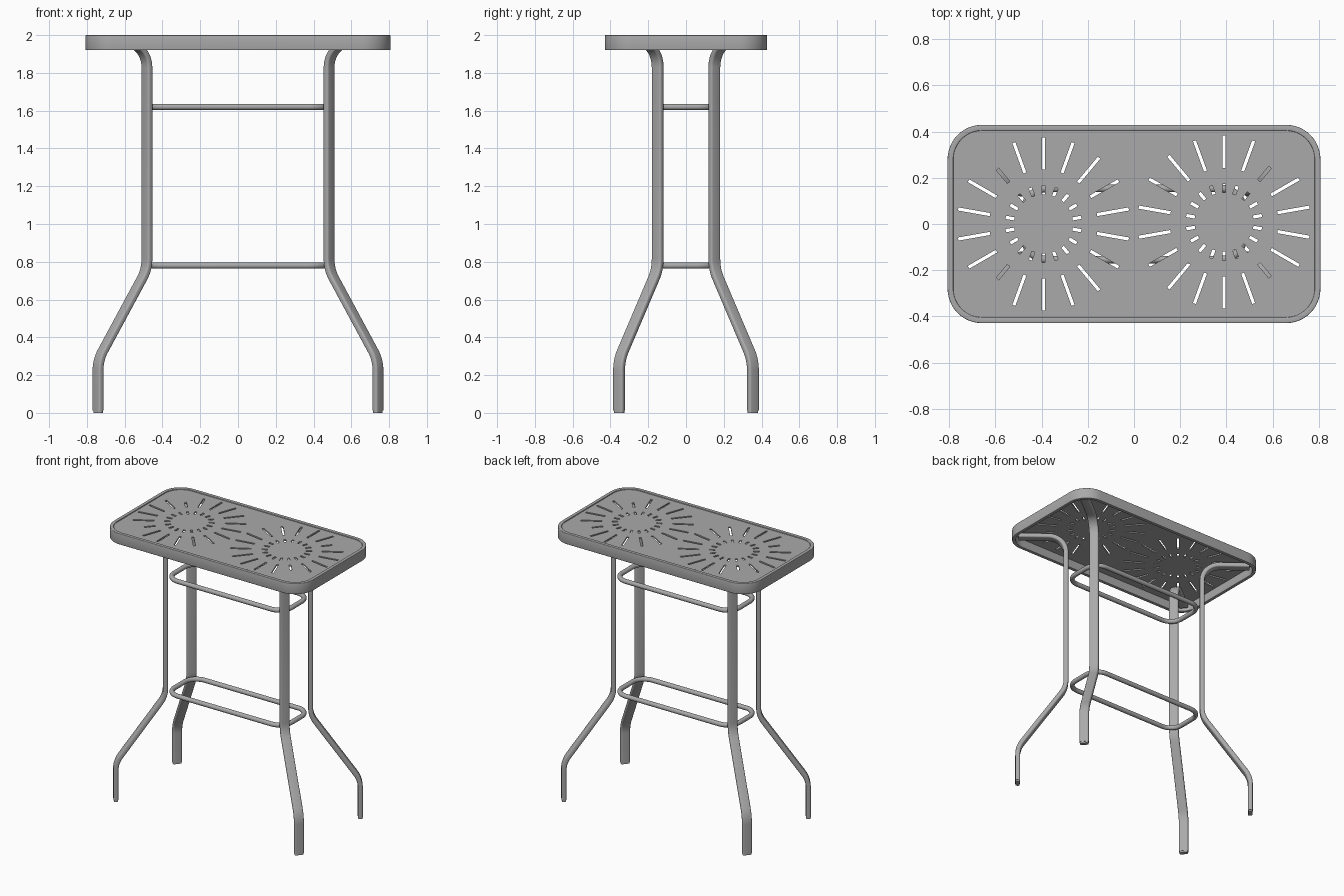
import bpy, bmesh, math
from mathutils import Vector

cube = bpy.data.objects.get("Cube")
if cube:
    bpy.data.objects.remove(cube, do_unlink=True)

metal = bpy.data.materials.new("grey_metal")
metal.use_nodes = True
GREY = (0.40, 0.40, 0.40, 1)
metal.diffuse_color = GREY
metal.node_tree.nodes["Principled BSDF"].inputs["Base Color"].default_value = GREY


def finish(mesh, name):
    mesh.materials.clear()
    mesh.materials.append(metal)
    obj = bpy.data.objects.new(name, mesh)
    bpy.context.collection.objects.link(obj)
    bpy.ops.object.select_all(action='DESELECT')
    obj.select_set(True)
    bpy.context.view_layer.objects.active = obj
    bpy.ops.object.shade_smooth_by_angle(angle=math.radians(35))
    return obj


def fillet(points, radius, closed=False, steps=8):
    """Round every corner of a flat polyline with an arc."""
    pts = [Vector(p) for p in points]
    out = []
    for i, p in enumerate(pts):
        if not closed and i in (0, len(pts) - 1):
            out.append(p)
            continue
        a = (pts[i - 1] - p).normalized()
        b = (pts[(i + 1) % len(pts)] - p).normalized()
        half = a.angle(b) / 2
        centre = p + (a + b).normalized() * radius / math.sin(half)
        reach = radius / math.tan(half)
        u, v = p + a * reach - centre, p + b * reach - centre
        turn = u.angle(v)
        for k in range(steps + 1):
            t = k / steps
            out.append(centre + (u * math.sin((1 - t) * turn) + v * math.sin(t * turn)) / math.sin(turn))
    return out


def rounded_rect(x, y, radius, z=0.0, steps=8):
    corners = [(-x, -y, z), (x, -y, z), (x, y, z), (-x, y, z)]
    return fillet(corners, radius, True, steps)


def sweep(name, path, profile, side, closed=False):
    """Carry a (normal, side) profile along a flat path."""
    bm = bmesh.new()
    n = len(path)
    rings = []
    for i, p in enumerate(path):
        before = path[i - 1] if closed or i else p
        after = path[(i + 1) % n] if closed or i < n - 1 else p
        normal = side.cross((after - before).normalized())
        rings.append([bm.verts.new(p + normal * q[0] + side * q[1]) for q in profile])
    m = len(profile)
    for i in range(n if closed else n - 1):
        r, s = rings[i], rings[(i + 1) % n]
        for j in range(m):
            k = (j + 1) % m
            bm.faces.new((r[j], r[k], s[k], s[j]))
    if not closed:
        bm.faces.new(rings[0])
        bm.faces.new(rings[-1])
    bmesh.ops.recalc_face_normals(bm, faces=bm.faces)
    mesh = bpy.data.meshes.new(name)
    bm.to_mesh(mesh)
    bm.free()
    return finish(mesh, name)


UP = Vector((0, 0, 1))

# Table rim: a tall thin band with softened edges
band = rounded_rect(0.0125, 0.04, 0.004, steps=3)
sweep("table_rim", rounded_rect(0.795, 0.417, 0.137, 1.96, 12), band, UP, True)

# Table top: flat sheet pierced by two sunbursts of slots
sheet = bpy.data.curves.new("sheet_outline", 'CURVE')
sheet.dimensions = '2D'
sheet.fill_mode = 'BOTH'
sheet.extrude = 0.005


def add_loop(points):
    spline = sheet.splines.new('POLY')
    spline.points.add(len(points) - 1)
    for sp, p in zip(spline.points, points):
        sp.co = (p[0], p[1], 0, 1)
    spline.use_cyclic_u = True


def add_slot(cx, cy, angle, start, end, half=0.007):
    d = Vector((math.cos(angle), math.sin(angle)))
    w = Vector((-d.y, d.x)) * half
    c = Vector((cx, cy))
    add_loop([c + d * start - w, c + d * end - w, c + d * end + w, c + d * start + w])


add_loop(rounded_rect(0.787, 0.409, 0.129, steps=12))
for cx, cy in ((-0.392, 0.0), (0.39, 0.008)):
    for k in range(18):
        angle = math.radians(10 + 20 * k)
        outward = math.cos(angle) * cx > 0
        over_leg = outward and k % 9 in (2, 6)
        add_slot(cx, cy, angle, 0.235, 0.31 if over_leg else 0.375)
        add_slot(cx, cy, angle, 0.128, 0.166)

temp = bpy.data.objects.new("sheet_helper", sheet)
bpy.context.collection.objects.link(temp)
bpy.context.view_layer.update()
top_mesh = bpy.data.meshes.new_from_object(temp.evaluated_get(bpy.context.evaluated_depsgraph_get()))
bpy.data.objects.remove(temp, do_unlink=True)
finish(top_mesh, "table_top").location.z = 1.988

# Bent legs: flattened tube splaying toward each corner, with end plugs
tube = [(p.x, p.y) for p in rounded_rect(0.0165, 0.0325, 0.011, steps=4)]
plug = [(x * 0.85, y * 0.9) for x, y in tube]
for sx, x_name in ((-1, "right"), (1, "left")):
    for sy, y_name in ((-1, "front"), (1, "back")):
        out = Vector((sx * 0.26, sy * 0.205, 0)).normalized()
        base = Vector((sx * 0.482, sy * 0.15, 0))
        side = out.cross(UP)

        def at(s, z):
            return base + out * s + UP * z

        upper = fillet([at(0.325, 1.95), at(0, 1.95), at(0, 1.2)], 0.12)
        lower = fillet([at(0, 1.2), at(0, 0.76), at(0.33, 0.28), at(0.33, 0.012)], 0.18)
        sweep(f"{y_name}_{x_name}_leg", upper + lower[1:], tube, side)
        sweep(f"{y_name}_{x_name}_foot", [at(0.33, 0.02), at(0.33, 0)], plug, side)

# Bracing hoops between the legs
rod = [(0.0165 * math.cos(a * math.tau / 16), 0.0165 * math.sin(a * math.tau / 16)) for a in range(16)]
for name, z in (("lower_hoop", 0.78), ("upper_hoop", 1.62)):
    sweep(name, rounded_rect(0.473, 0.154, 0.095, z, 10), rod, UP, True)
